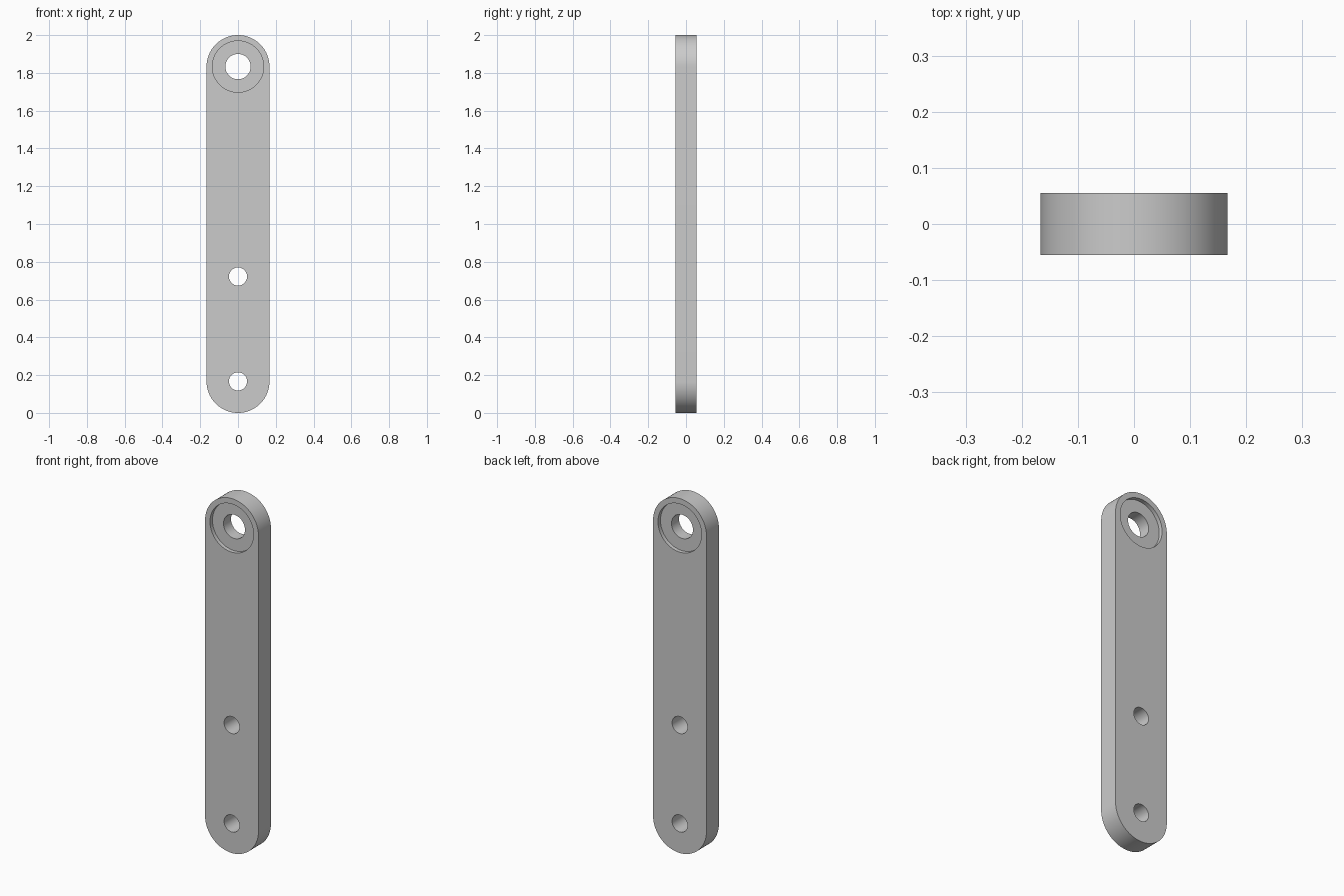
import bpy
import bmesh
import math
from mathutils import Matrix

if "Cube" in bpy.data.objects:
    bpy.data.objects.remove(bpy.data.objects["Cube"], do_unlink=True)

LENGTH = 2.0
RADIUS = LENGTH / 12        # half width, also the end radius
THICK = LENGTH / 18
RECESS = 0.022              # depth of each bearing seat
TOP_Z = LENGTH - RADIUS
MID_Z = 0.722
LOW_Z = RADIUS

grey = bpy.data.materials.new("light_grey")
grey.use_nodes = True
colour = (0.6, 0.6, 0.6, 1)
grey.diffuse_color = colour
grey.node_tree.nodes["Principled BSDF"].inputs["Base Color"].default_value = colour


def finish(name, bm):
    mesh = bpy.data.meshes.new(name)
    bmesh.ops.recalc_face_normals(bm, faces=bm.faces)
    bm.to_mesh(mesh)
    bm.free()
    mesh.materials.append(grey)
    obj = bpy.data.objects.new(name, mesh)
    bpy.context.collection.objects.link(obj)
    return obj


def cutter(name, z, radius, y=0.0, depth=THICK * 2):
    """Cylinder along y, used to cut a hole or a seat."""
    bm = bmesh.new()
    turn = Matrix.Translation((0, y, z)) @ Matrix.Rotation(math.pi / 2, 4, 'X')
    bmesh.ops.create_cone(bm, cap_ends=True, segments=64, radius1=radius,
                          radius2=radius, depth=depth, matrix=turn)
    obj = finish(name, bm)
    obj.hide_render = True
    return obj


# Round-ended bar: two half circles joined and extruded through the thickness
bm = bmesh.new()
STEPS = 48
outline = []
for centre, start in ((TOP_Z, 0), (LOW_Z, math.pi)):
    for i in range(STEPS + 1):
        a = start + math.pi * i / STEPS
        outline.append(bm.verts.new((RADIUS * math.cos(a), -THICK / 2,
                                     centre + RADIUS * math.sin(a))))
face = bm.faces.new(outline)
extruded = bmesh.ops.extrude_face_region(bm, geom=[face])["geom"]
bmesh.ops.translate(bm, vec=(0, THICK, 0),
                    verts=[g for g in extruded if isinstance(g, bmesh.types.BMVert)])
bar = finish("link_bar", bm)

# Bearing seats on both faces, then the three through holes
cutters = [cutter("seat_cutter", TOP_Z, 0.136, side * THICK / 2, RECESS * 2)
           for side in (-1, 1)]
cutters += [cutter("hole_cutter", z, r)
            for z, r in ((TOP_Z, 0.067), (MID_Z, 0.048), (LOW_Z, 0.048))]

bpy.context.view_layer.objects.active = bar
bar.select_set(True)
for tool in cutters:
    mod = bar.modifiers.new("cut", 'BOOLEAN')
    mod.operation = 'DIFFERENCE'
    mod.solver = 'EXACT'
    mod.object = tool
    bpy.ops.object.modifier_apply(modifier=mod.name)
    bpy.data.objects.remove(tool, do_unlink=True)

bpy.ops.object.shade_smooth_by_angle(angle=math.radians(30))
